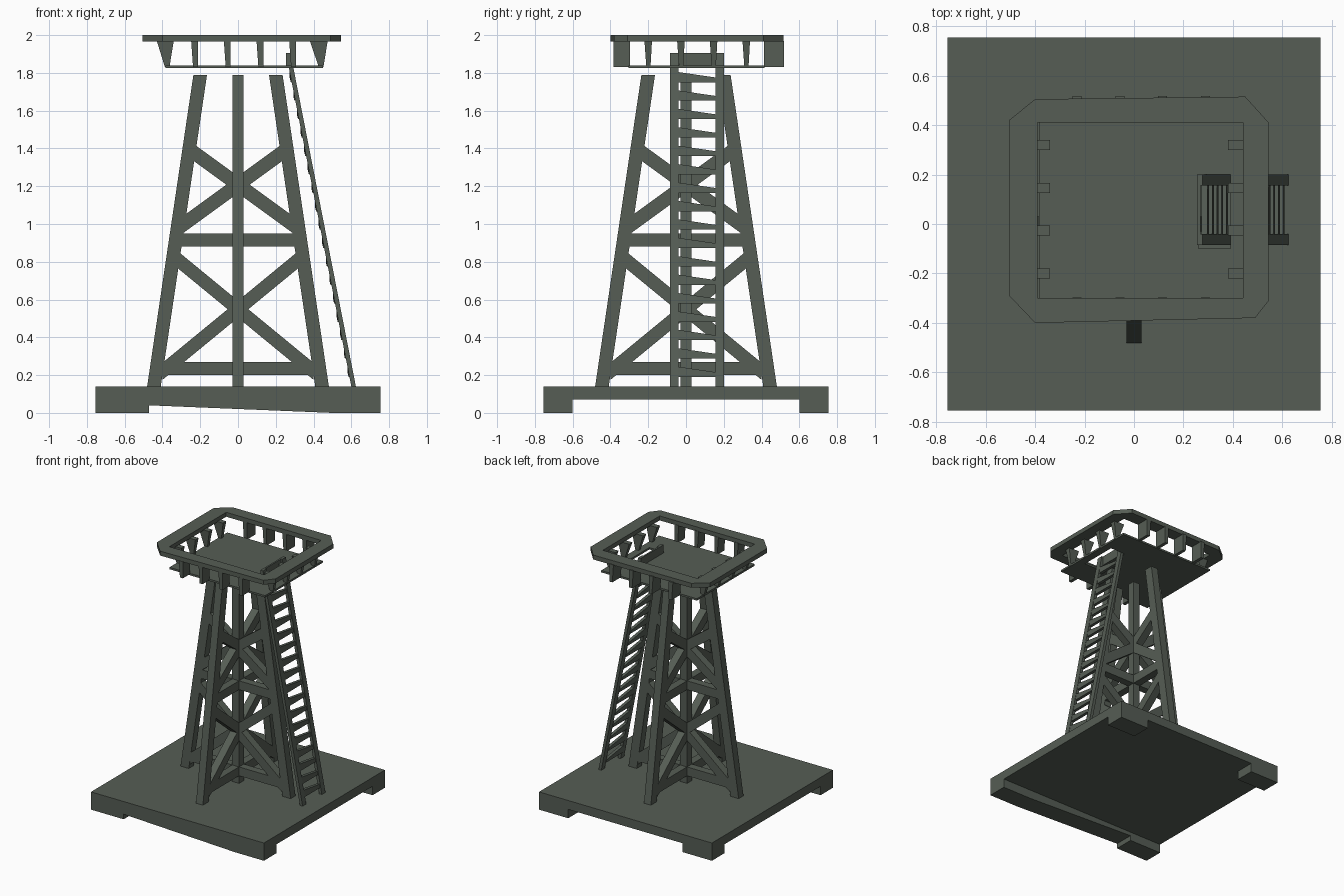
import bpy, math
from mathutils import Matrix

cube = bpy.data.objects.get("Cube")
if cube:
    bpy.data.objects.remove(cube, do_unlink=True)

paint = bpy.data.materials.new("grey_green_paint")
paint.use_nodes = True
COLOUR = (0.092, 0.11, 0.09, 1)
paint.diffuse_color = COLOUR
paint.node_tree.nodes["Principled BSDF"].inputs["Base Color"].default_value = COLOUR


def loft(name, rings, closed=False, turn=0):
    """Skin equal-length rings of points; cap the ends unless closed."""
    n, count = len(rings[0]), len(rings)
    verts = [p for ring in rings for p in ring]
    faces = []
    for k in range(count if closed else count - 1):
        a, b = k * n, (k + 1) % count * n
        faces += [(a + i, a + (i + 1) % n, b + (i + 1) % n, b + i) for i in range(n)]
    if not closed:
        faces += [tuple(reversed(range(n))), tuple(range((count - 1) * n, count * n))]
    mesh = bpy.data.meshes.new(name)
    mesh.from_pydata(verts, [], faces)
    mesh.transform(Matrix.Rotation(turn, 4, 'Z'))
    mesh.materials.append(paint)
    obj = bpy.data.objects.new(name, mesh)
    bpy.context.collection.objects.link(obj)
    bpy.context.view_layer.objects.active = obj
    bpy.ops.object.select_all(action='DESELECT')
    obj.select_set(True)
    bpy.ops.object.mode_set(mode='EDIT')
    bpy.ops.mesh.select_all(action='SELECT')
    bpy.ops.mesh.normals_make_consistent(inside=False)
    bpy.ops.object.mode_set(mode='OBJECT')
    return obj


def flat(x0, x1, y0, y1, z):
    return [(x0, y0, z), (x1, y0, z), (x1, y1, z), (x0, y1, z)]


def box(name, x0, x1, y0, y1, z0, z1):
    return loft(name, [flat(x0, x1, y0, y1, z0), flat(x0, x1, y0, y1, z1)])


def upright(x, y0, y1, z0, z1):
    return [(x, y0, z0), (x, y1, z0), (x, y1, z1), (x, y0, z1)]


# Base slab, sloping front skirt and corner feet
E, TOP = 0.755, 0.14
box("base_slab", -E, E, -E, E, 0.07, TOP)
loft("front_skirt", [upright(x, -E, -0.6, z, 0.1)
                     for x, z in ((-0.47, 0.04), (0.5, 0), (E, 0))])
box("front_right_foot", -E, -0.47, -E, -0.6, 0, 0.1)
box("back_right_foot", -E, -0.5, 0.6, E, 0, 0.1)
box("back_left_foot", 0.5, E, 0.6, E, 0, 0.1)

# Four leaning legs and the central post
for k, side in enumerate(("left", "back", "right", "front")):
    loft(side + "_leg", [flat(r - 0.036, r + 0.036, -0.03, 0.03, z)
                         for r, z in ((0.445, TOP), (0.2, 1.79))], turn=k * math.pi / 2)
box("central_post", -0.03, 0.03, -0.03, 0.03, TOP, 1.75)


# Bracing in the two vertical planes through the centre
def strut(name, a, b, height, turn):
    loft(name, [upright(x, -0.03, 0.03, z - height / 2, z + height / 2)
                for x, z in (a, b)], turn=turn)


for plane, turn in (("cross", 0), ("long", math.pi / 2)):
    strut(plane + "_low_rail", (-0.41, 0.235), (0.41, 0.235), 0.07, turn)
    strut(plane + "_mid_rail", (-0.31, 0.915), (0.31, 0.915), 0.07, turn)
    for s in (-1, 1):
        strut(plane + "_low_brace", (-0.4 * s, 0.22), (0.33 * s, 0.82), 0.09, turn)
        strut(plane + "_high_brace", (-0.3 * s, 0.99), (0.25 * s, 1.39), 0.09, turn)

# Platform floor with a hatch for the ladder
outer = flat(-0.385, 0.45, -0.305, 0.415, 0)
hatch = flat(0.26, 0.39, -0.1, 0.2, 0)
loft("platform_floor", [[(p[i][0], p[i][1], z) for p, z in
                         ((outer, 1.825), (hatch, 1.825), (hatch, 1.84), (outer, 1.84))]
                        for i in range(4)], closed=True)

# Chamfered railing around the platform
outline = [(-0.505, -0.29), (-0.4, -0.4), (0.49, -0.38), (0.545, -0.31),
           (0.545, 0.41), (0.45, 0.515), (-0.4, 0.505), (-0.505, 0.42)]
rings = []
for x, y in outline:
    ix, iy = (-0.39 if x < 0 else 0.44), (-0.3 if y < 0 else 0.41)
    # Small inner chamfer keeps the ring corners distinct
    ix += 0.01 * (abs(y - 0.055) > 0.42) * (1 if x < 0 else -1)
    rings.append([(x, y, 1.965), (x, y, 2), (ix, iy, 2), (ix, iy, 1.965)])
loft("railing", rings, closed=True)

# Tapered railing supports, four to each side
for i in range(4):
    x, y = -0.23 + 0.173 * i, -0.2 + 0.173 * i
    for name, y0, y1 in (("front_support", -0.385, -0.297), ("back_support", 0.413, 0.518)):
        loft(name, [flat(x - 0.008, x + 0.018, y0, y1, 1.83),
                    flat(x - 0.018, x + 0.018, y0, y1, 1.97)])
    for name, x0, x1, foot in (("right_support", -0.43, -0.34, -0.375),
                               ("left_support", 0.38, 0.475, 0.44)):
        loft(name, [flat(foot - 0.012, foot + 0.012, y - 0.01, y + 0.012, 1.83),
                    flat(x0, x1, y - 0.02, y + 0.02, 1.97)])


# Leaning ladder
def lean(z):
    return 0.612 - 0.345 * (z - TOP) / 1.76


for name, y0, y1 in (("front_ladder_rail", -0.085, -0.04), ("back_ladder_rail", 0.155, 0.2)):
    loft(name, [flat(lean(z) - 0.012, lean(z) + 0.012, y0, y1, z) for z in (TOP, 1.905)])
for i in range(17):
    z = 0.215 + 0.0975 * i
    x = lean(z)
    loft("ladder_rung", [[(x - 0.012, y, z + lo), (x + 0.012, y, z + lo),
                          (x + 0.006, y, z + hi), (x - 0.018, y, z + hi)]
                         for y, lo, hi in ((-0.045, -0.025, 0.03), (0.16, -0.025, 0))])
box("ladder_top_plate", 0.255, 0.268, -0.085, 0.2, 1.83, 1.905)
